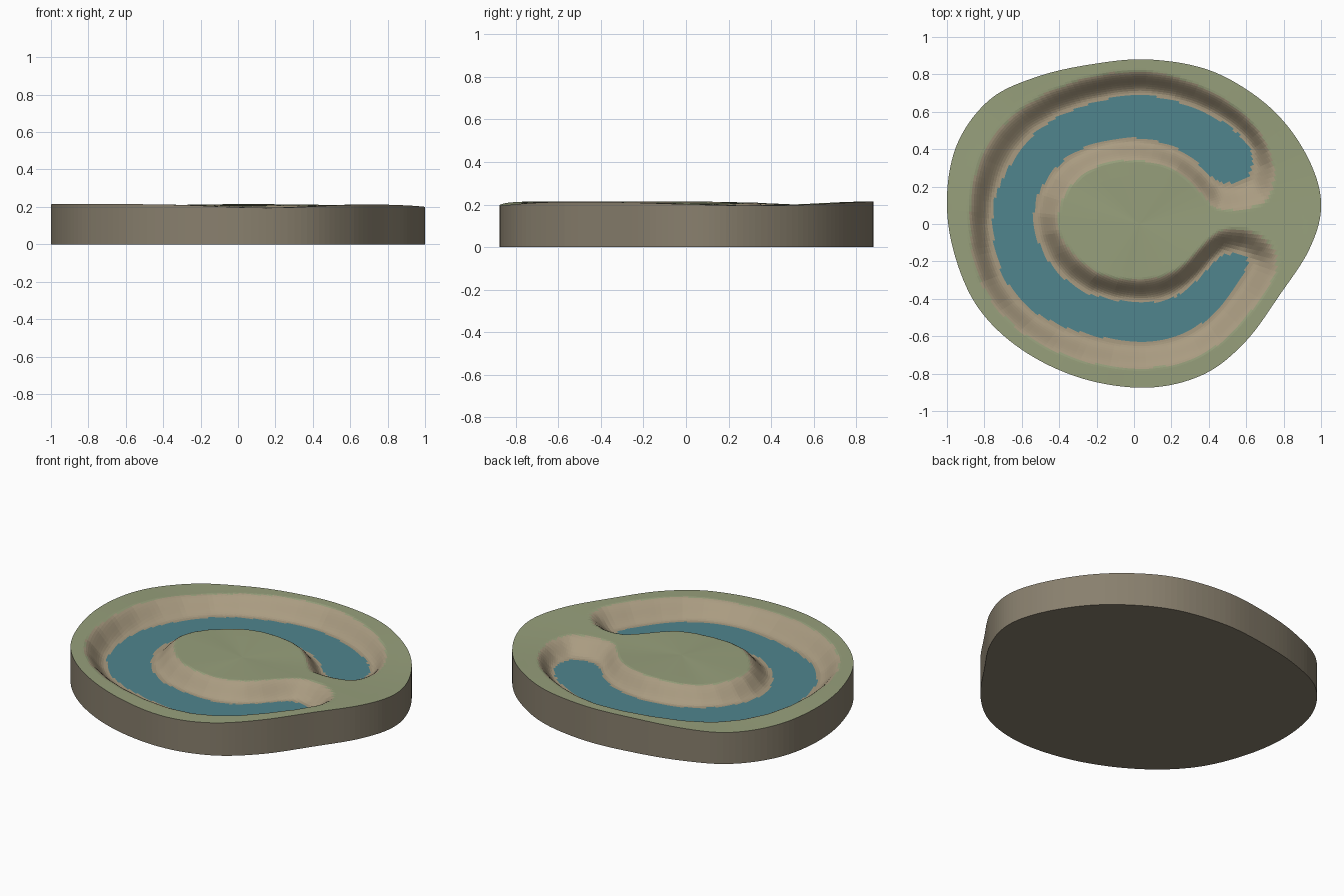
import bpy, bmesh, math
from mathutils import Vector

if "Cube" in bpy.data.objects:
    bpy.data.objects.remove(bpy.data.objects["Cube"])

N, RINGS = 160, 56
WATER_Z = 0.118
CENTRE = Vector((0.03, 0.0))

# control points: island outline, top rim of the channel, water edge
OUTLINE = [(1, .08), (.957, .295), (.82, .525), (.63, .7), (.38, .83), (.07, .88), (-.22, .855),
           (-.51, .79), (-.765, .67), (-.94, .44), (-1, .15), (-.963, -.15), (-.835, -.445),
           (-.6, -.672), (-.28, -.825), (.07, -.875), (.37, -.805), (.595, -.63), (.782, -.375),
           (.935, -.14)]
RIM = [(.72, .12), (.76, .25), (.73, .4), (.6, .59), (.35, .75), (.05, .83), (-.3, .78),
       (-.62, .62), (-.83, .36), (-.89, .03), (-.83, -.32), (-.62, -.58), (-.3, -.74),
       (.05, -.785), (.35, -.72), (.58, -.54), (.77, -.27), (.74, -.1), (.6, -.02), (.45, -.03),
       (.33, -.14), (.22, -.24), (.03, -.29), (-.2, -.25), (-.36, -.1), (-.40, .04),
       (-.33, .2), (-.17, .31), (.03, .33), (.22, .28), (.36, .15), (.44, .07), (.6, .07)]
SHORE = [(.61, .25), (.62, .4), (.5, .53), (.3, .63), (.05, .69), (-.25, .64), (-.52, .5),
         (-.7, .25), (-.76, 0), (-.7, -.28), (-.52, -.48), (-.25, -.59), (.05, -.63),
         (.3, -.57), (.46, -.44), (.62, -.2), (.48, -.16), (.37, -.27), (.22, -.39),
         (.03, -.42), (-.25, -.37), (-.46, -.2), (-.54, .05), (-.45, .27), (-.25, .42),
         (0, .46), (.22, .41), (.37, .3), (.46, .22)]


def smooth_loop(pts, sub):
    """Closed Catmull-Rom curve through the points."""
    p, n, out = [Vector(q) for q in pts], len(pts), []
    for i in range(n):
        a, b, c, d = p[i - 1], p[i], p[(i + 1) % n], p[(i + 2) % n]
        for k in range(sub):
            t = k / sub
            out.append(0.5 * (2 * b + (c - a) * t + (2 * a - 5 * b + 4 * c - d) * t * t
                              + (3 * b - a - 3 * c + d) * t ** 3))
    return out


def probe(x, y, loop):
    """Inside test and distance to a closed loop."""
    inside, best = False, 1e9
    ax, ay = loop[-1]
    for bx, by in loop:
        if (ay > y) != (by > y) and x < (bx - ax) * (y - ay) / (by - ay) + ax:
            inside = not inside
        dx, dy = bx - ax, by - ay
        t = max(0, min(1, ((x - ax) * dx + (y - ay) * dy) / (dx * dx + dy * dy)))
        best = min(best, (ax + t * dx - x) ** 2 + (ay + t * dy - y) ** 2)
        ax, ay = bx, by
    return inside, math.sqrt(best)


rim = [tuple(v) for v in smooth_loop(RIM, 2)]
shore = [tuple(v) for v in smooth_loop(SHORE, 2)]


def bank(x, y):
    """0 on the water, 1 on the grass, between on the slope."""
    in_rim, d_rim = probe(x, y, rim)
    if not in_rim:
        return 1.0
    in_water, d_water = probe(x, y, shore)
    return 0.0 if in_water else d_water / (d_water + d_rim + 1e-9)


def grass_z(x, y):
    """Gently uneven ground: three shallow dips round the edge."""
    def dip(deg, width):
        d = (math.degrees(math.atan2(y, x)) - deg + 180) % 360 - 180
        return math.exp(-(d / width) ** 2)
    r = min(1, math.hypot(x, y) / 0.9)
    return 0.207 + r * (0.008 - 0.02 * (dip(20, 32) + dip(138, 23) + dip(-80, 25)))


def height(x, y, t):
    s = max(0, min(1, (t - 0.1) / 0.9))
    s = s * s * (3 - 2 * s)
    return WATER_Z + (grass_z(x, y) - WATER_Z) * s


def material(name, rgb):
    m = bpy.data.materials.new(name)
    m.diffuse_color = (*rgb, 1)
    m.use_nodes = True
    m.node_tree.nodes["Principled BSDF"].inputs["Base Color"].default_value = m.diffuse_color
    return m


# terrain: concentric rings from the island centre to the outline
edge = smooth_loop(OUTLINE, N // len(OUTLINE))
bm = bmesh.new()
mid = bm.verts.new((CENTRE.x, CENTRE.y, height(CENTRE.x, CENTRE.y, 1)))
rings = []
for r in range(1, RINGS + 1):
    s = 0.3 + 0.7 * (r - 1) / (RINGS - 1)
    ring = []
    for e in edge:
        p = CENTRE.lerp(e, s)
        ring.append(bm.verts.new((p.x, p.y, height(p.x, p.y, bank(p.x, p.y)))))
    rings.append(ring)
base = [bm.verts.new((e.x, e.y, 0)) for e in edge]

top = []
for i in range(N):
    j = (i + 1) % N
    top.append(bm.faces.new((mid, rings[0][i], rings[0][j])))
    for a, b in zip(rings, rings[1:]):
        top.append(bm.faces.new((a[i], b[i], b[j], a[j])))
for f in top:
    c = f.calc_center_median()
    t = bank(c.x, c.y)
    f.material_index = 2 if t <= 0 else 0 if t > 0.92 else 1

# side wall and underside
for i in range(N):
    j = (i + 1) % N
    bm.faces.new((rings[-1][i], base[i], base[j], rings[-1][j])).material_index = 3
bm.faces.new(base[::-1]).material_index = 3

mesh = bpy.data.meshes.new("oxbow_lake_terrain")
bm.to_mesh(mesh)
bm.free()
for name, rgb in (("grass", (.31, .35, .20)), ("soil", (.40, .33, .22)),
                  ("water", (.08, .235, .27)), ("earth", (.25, .215, .155))):
    mesh.materials.append(material(name, rgb))
obj = bpy.data.objects.new("oxbow_lake_terrain", mesh)
bpy.context.collection.objects.link(obj)
